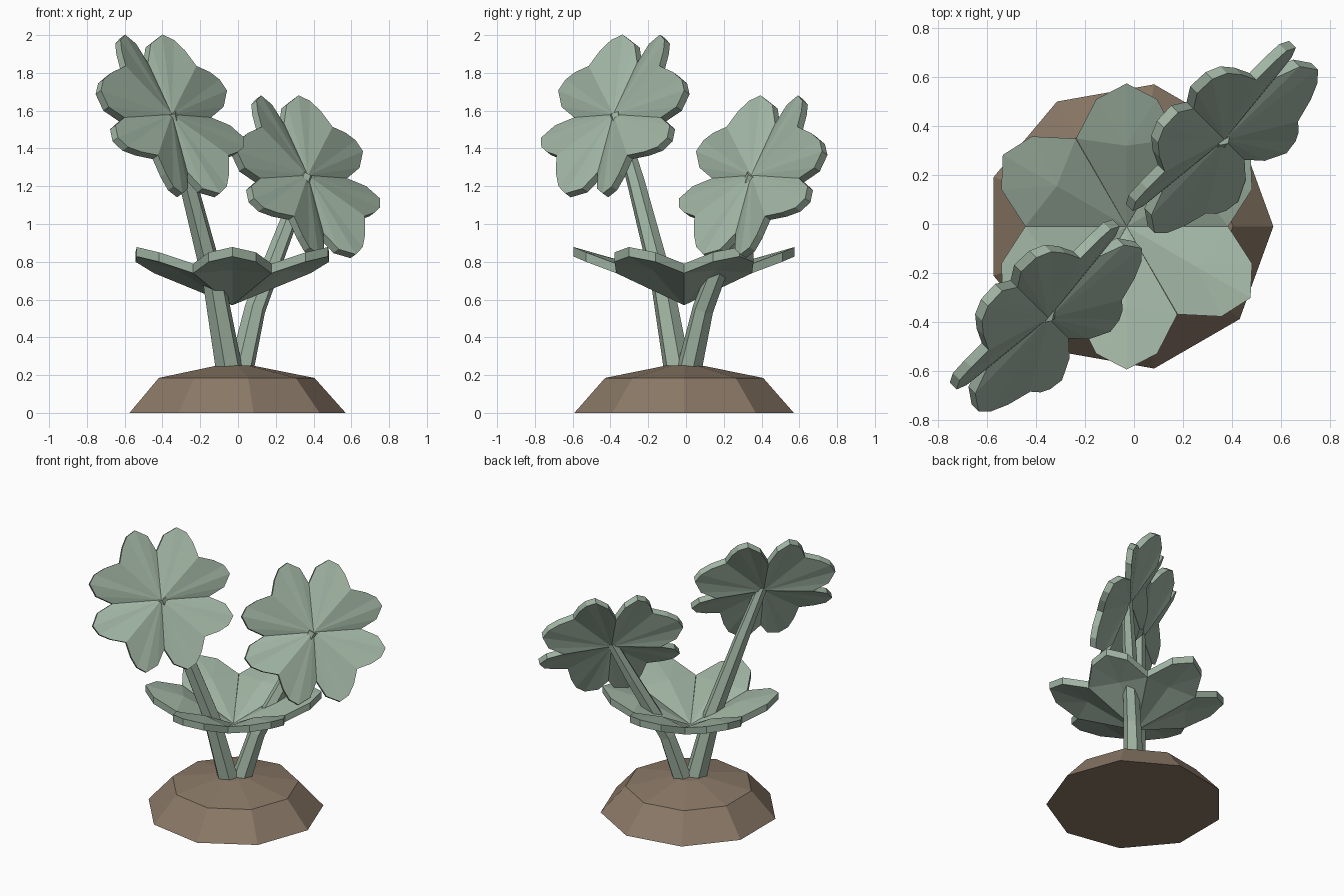
import bpy
import bmesh
import math
from mathutils import Matrix, Vector

if "Cube" in bpy.data.objects:
    bpy.data.objects.remove(bpy.data.objects["Cube"])


def material(name, rgb):
    m = bpy.data.materials.new(name)
    m.diffuse_color = (*rgb, 1)
    m.use_nodes = True
    m.node_tree.nodes["Principled BSDF"].inputs["Base Color"].default_value = m.diffuse_color
    return m


GREEN = material("sage_green", (0.35, 0.455, 0.365))
BROWN = material("soil_brown", (0.255, 0.19, 0.135))


def add_object(name, verts, faces, mat, matrix=Matrix()):
    me = bpy.data.meshes.new(name)
    me.from_pydata([tuple(v) for v in verts], [], faces)
    me.materials.append(mat)
    bm = bmesh.new()
    bm.from_mesh(me)
    bmesh.ops.recalc_face_normals(bm, faces=bm.faces)
    bm.to_mesh(me)
    bm.free()
    ob = bpy.data.objects.new(name, me)
    ob.matrix_world = matrix
    bpy.context.collection.objects.link(ob)
    return ob


def leaf(name, verts, faces, rim, matrix, thickness):
    """Folded leaf surface, thickened straight down; the first `rim` points are its outline."""
    n = len(verts)
    both = list(verts) + [(x, y, z - thickness) for x, y, z in verts]
    skin = list(faces) + [tuple(n + i for i in reversed(f)) for f in faces]
    skin += [(i, n + i, n + (i + 1) % rim, (i + 1) % rim) for i in range(rim)]
    add_object(name, both, skin, GREEN, matrix)


def loft(name, rings, mat):
    """Closed skin through rings of equal point count, capped at both ends."""
    n = len(rings[0])
    verts = [p for ring in rings for p in ring]
    faces = [list(range(n)), list(range(len(verts) - n, len(verts)))]
    for k in range(len(rings) - 1):
        for i in range(n):
            j = (i + 1) % n
            faces.append([k * n + i, k * n + j, (k + 1) * n + j, (k + 1) * n + i])
    add_object(name, verts, faces, mat)


# Soil mound: nine-sided stepped dome
def circle(r, z, n=9):
    return [(-0.02 + r * math.cos(2 * math.pi * i / n),
             -0.01 + r * math.sin(2 * math.pi * i / n), z) for i in range(n)]


loft("soil_mound", [circle(0.59, 0), circle(0.425, 0.185), circle(0.1, 0.25)], BROWN)


# Stems: tapered six-sided tubes bent along a path
def stem(name, path, r0, r1, sides=6):
    path = [Vector(p) for p in path]
    across = Vector((1, -1, 0)).normalized()
    rings = []
    for k, p in enumerate(path):
        t = (path[min(k + 1, len(path) - 1)] - path[max(k - 1, 0)]).normalized()
        other = t.cross(across).normalized()
        r = r0 + (r1 - r0) * k / (len(path) - 1)
        rings.append([p + r * (math.cos(a) * across + math.sin(a) * other)
                      for a in (2 * math.pi * i / sides for i in range(sides))])
    loft(name, rings, GREEN)


stem("tall_stem", [(-0.045, -0.045, 0.22), (-0.125, -0.125, 0.68),
                   (-0.265, -0.265, 1.22), (-0.36, -0.37, 1.585)], 0.073, 0.036)
stem("short_stem", [(0.015, 0.015, 0.22), (0.09, 0.09, 0.55),
                    (0.255, 0.255, 0.98), (0.36, 0.355, 1.26)], 0.068, 0.036)

# Rosette of six broad leaves rising outwards, each with a slight midrib fold
broad = [(0, 0, 0), (0.36, -0.207, 0.17), (0.52, -0.125, 0.23), (0.585, 0, 0.258),
         (0.52, 0.125, 0.23), (0.36, 0.207, 0.17), (0.33, 0, 0.185)]
broad_faces = [(0, 1, 6), (1, 2, 6), (2, 3, 6), (3, 4, 6), (4, 5, 6), (5, 0, 6)]
for i in range(6):
    turn = Matrix.Translation((-0.03, -0.01, 0.62)) @ Matrix.Rotation(
        math.radians(30 + 60 * i), 4, "Z")
    leaf(f"rosette_leaf_{i + 1}", broad, broad_faces, 6, turn, 0.05)

# Clover heads: four notched leaflets, each a ridged fan from its base
half = [(0.325, 0.0, -0.035), (0.43, 0.055, -0.02), (0.472, 0.14, 0.005),
        (0.435, 0.2, 0.015), (0.365, 0.237, 0.03)]
notch = (0.265, 0.265, 0.045)
leaflet = [(0, 0, 0)] + half + [notch] + [(y, x, z) for x, y, z in reversed(half)]
leaflet_faces = [(0, i, i + 1) for i in range(1, len(leaflet) - 1)]

tilt = math.radians(27)
side = Vector((1, 1, 0)).normalized()
face = Vector((math.cos(tilt), -math.cos(tilt), math.sin(tilt) * math.sqrt(2))).normalized()
up = face.cross(side)
facing = Matrix((side, up, face)).transposed().to_4x4()

for name, centre in (("tall", (-0.35, -0.385, 1.58)), ("short", (0.37, 0.345, 1.258))):
    for i in range(4):
        m = (Matrix.Translation(centre) @ facing
             @ Matrix.Rotation(math.radians(90 * i), 4, "Z"))
        leaf(f"{name}_clover_leaflet_{i + 1}", leaflet, leaflet_faces, len(leaflet), m, 0.045)
